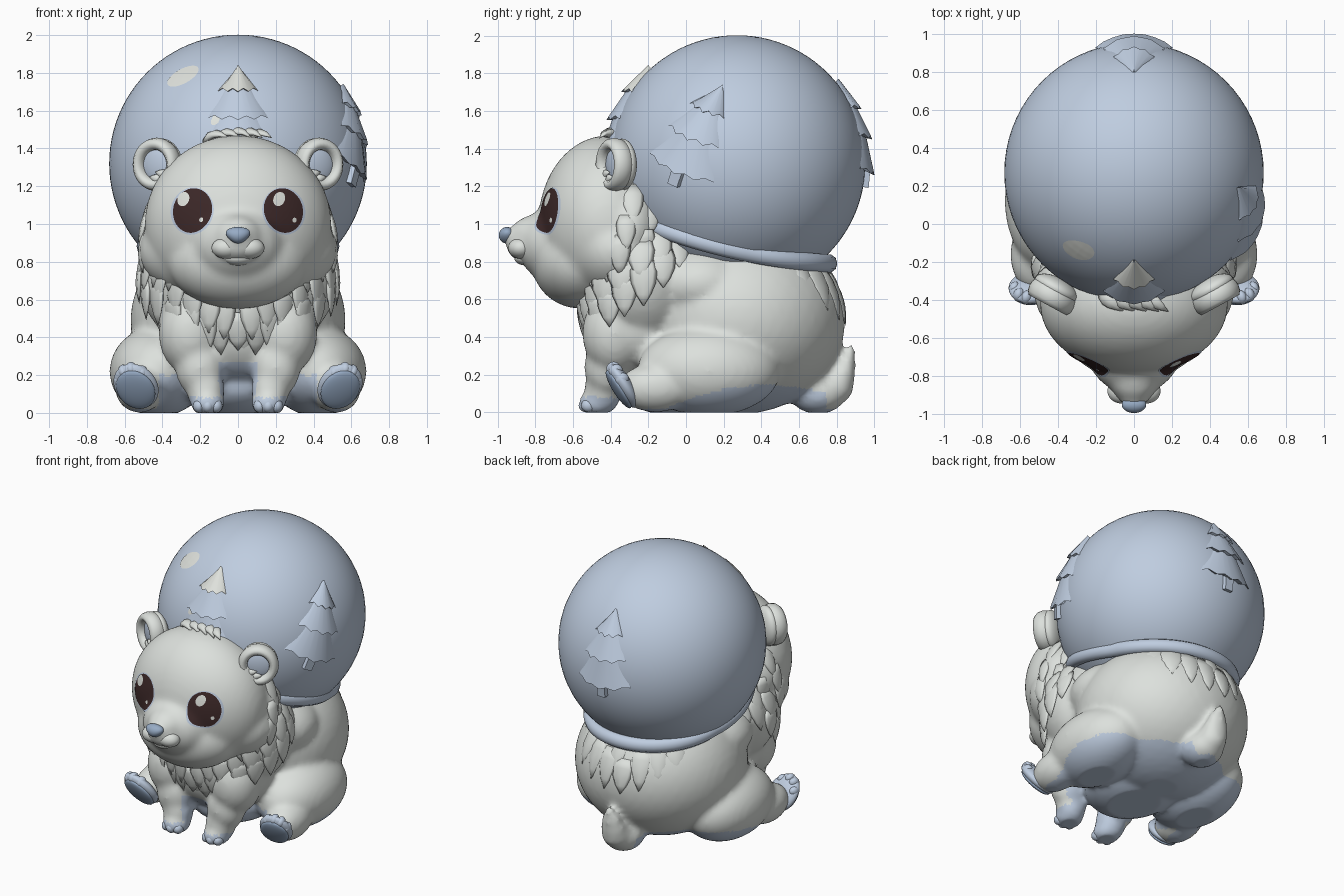
import bpy, bmesh, math, random
from mathutils import Vector, Matrix
from mathutils.bvhtree import BVHTree

if "Cube" in bpy.data.objects:
    bpy.data.objects.remove(bpy.data.objects["Cube"])

random.seed(4)
V = Vector


def material(name, r, g, b):
    m = bpy.data.materials.new(name)
    m.diffuse_color = (r, g, b, 1)
    m.use_nodes = True
    m.node_tree.nodes["Principled BSDF"].inputs["Base Color"].default_value = m.diffuse_color
    return m


WHITE = material("fur white", 0.72, 0.75, 0.72)
BLUE = material("ice blue", 0.52, 0.61, 0.745)
PAD = material("pad blue", 0.31, 0.41, 0.56)
BROWN = material("eye brown", 0.045, 0.021, 0.021)
GLINT = material("glint", 0.74, 0.76, 0.72)


def finish(name, bm, *mats, angle=None):
    me = bpy.data.meshes.new(name)
    bmesh.ops.recalc_face_normals(bm, faces=bm.faces[:])
    bm.to_mesh(me)
    bm.free()
    ob = bpy.data.objects.new(name, me)
    bpy.context.collection.objects.link(ob)
    for m in mats:
        me.materials.append(m)
    for p in me.polygons:
        p.use_smooth = True
    if angle:
        bpy.ops.object.select_all(action='DESELECT')
        bpy.context.view_layer.objects.active = ob
        ob.select_set(True)
        bpy.ops.object.shade_smooth_by_angle(angle=math.radians(angle))
    return ob


def ball(bm, c, r, rot=Matrix.Identity(4), sub=4):
    s = Matrix.Diagonal((r[0], r[1], r[2], 1))
    bmesh.ops.create_icosphere(bm, subdivisions=sub, radius=1, matrix=Matrix.Translation(c) @ rot @ s)


def both(c, r):
    return [((s * c[0], c[1], c[2]), r) for s in (-1, 1)]


def blend(name, balls, mats, smooth):
    """Fuse ellipsoids into one soft skin that stands on the floor."""
    bm = bmesh.new()
    for c, r in balls:
        ball(bm, c, r)
    ob = finish(name, bm)
    mod = ob.modifiers.new("fuse", 'REMESH')
    mod.mode, mod.voxel_size = 'VOXEL', 0.02
    mod = ob.modifiers.new("soften", 'SMOOTH')
    mod.factor, mod.iterations = 0.5, smooth
    me = bpy.data.meshes.new_from_object(ob.evaluated_get(bpy.context.evaluated_depsgraph_get()))
    ob.modifiers.clear()
    ob.data = me
    me.materials.clear()
    for m in mats:
        me.materials.append(m)
    for v in me.vertices:
        v.co.z = max(v.co.z, 0)
    for p in me.polygons:
        p.use_smooth = True
        p.material_index = 0
    me.update()
    return ob, BVHTree.FromPolygons([v.co.copy() for v in me.vertices], [list(p.vertices) for p in me.polygons])


def loft(bm, rings, closed=False):
    vs = [[bm.verts.new(p) for p in ring] for ring in rings]
    n = len(vs[0])
    for a, b in zip(vs, vs[1:] + vs[:1] if closed else vs[1:]):
        for i in range(n):
            bm.faces.new((a[i], a[(i + 1) % n], b[(i + 1) % n], b[i]))
    if not closed:
        bm.faces.new(vs[0])
        bm.faces.new(vs[-1])


def tuft(bm, a, b, c, out, w, t=0.02):
    """Pointed lock of fur along a quadratic path."""
    rings = []
    for u, k in ((0, .8), (.25, 1), (.5, .9), (.75, .55), (1, .04)):
        p = a * (1 - u) ** 2 + b * 2 * u * (1 - u) + c * u * u
        tan = ((b - a) * (1 - u) + (c - b) * u).normalized()
        side = out.cross(tan).normalized()
        up = tan.cross(side)
        rings.append([p + side * math.cos(q) * w * k + up * math.sin(q) * t * k
                      for q in (i * math.tau / 8 for i in range(8))])
    loft(bm, rings)


# Body with legs and tail
trunk = [((0, .28, .49), (.57, .565, .50)), ((0, -.22, .72), (.53, .36, .44)), ((0, .08, .68), (.535, .38, .27))]
body, body_tree = blend("body", trunk + [
    ((0, -.25, .45), (.42, .28, .3)), ((0, 0, .15), (.3, .36, .18)),
    ((0, .70, .10), (.13, .15, .11)), ((0, .79, .14), (.10, .10, .10)), ((0, .83, .19), (.087, .068, .09)),
    ((0, .855, .25), (.068, .046, .075)), ((0, .875, .31), (.042, .026, .055))]
    + both((.42, .12, .22), (.26, .38, .24)) + both((.52, -.16, .13), (.13, .2, .13))
    + both((.25, -.38, .42), (.17, .17, .22)) + both((.20, -.42, .24), (.13, .12, .16))
    + both((.17, -.44, .12), (.10, .10, .13)) + both((.16, -.47, .05), (.09, .10, .07)), (WHITE, BLUE), 8)
for p in body.data.polygons:
    c, n = p.center, p.normal
    under = -.15 < c.y < .74 and c.z < .145 - .45 * (c.y - .42) ** 2
    inner = abs(c.x) < .42 and c.z < .2 and -.36 < c.y < .3
    belly = abs(c.x) < .12 and c.z < .27 and -.5 < c.y < .3
    paw = c.z < .08 and c.y < -.36
    p.material_index = int(under or inner or belly or paw or c.z < .02)

# Toes of the front paws
bm = bmesh.new()
for s in (-1, 1):
    for dx in (-.045, 0, .045):
        ball(bm, (s * .16 + dx, -.53 + abs(dx) * .3, .036), (.033, .04, .036), sub=3)
finish("front_toes", bm, BLUE)

# Hind feet: slanted oval with sole pad and toes
for s, side in ((-1, "left"), (1, "right")):
    long = V((s * .12, -.13, .22)).normalized()
    face = V((s * .2, -.9, -.35))
    face = (face - long * face.dot(long)).normalized()
    across = long.cross(face)
    rot = Matrix((across, face, long)).transposed().to_4x4()
    c = V((s * .54, -.335, .142))
    bm = bmesh.new()
    ball(bm, c, (.115, .05, .14), rot)
    for k in (-1.5, -.5, .5, 1.5):
        ball(bm, c + across * k * .045 + long * (.11 - .02 * k * k) - face * .005, (.029, .038, .036), rot, 3)
    finish("hind_foot_" + side, bm, BLUE)
    bm = bmesh.new()
    ball(bm, c + face * .03 - long * .004, (.1, .028, .122), rot)
    finish("sole_pad_" + side, bm, PAD)

# Head: round skull, broad jaw, neck and tapering muzzle
head, head_tree = blend("head", [
    ((0, -.42, 1.0), (.495, .365, .47)), ((0, -.37, .86), (.525, .31, .30)),
    ((0, -.29, .98), (.515, .22, .32)), ((0, -.56, .80), (.37, .26, .25)),
    ((0, -.66, .89), (.25, .235, .215)), ((0, -.79, .935), (.135, .15, .115)),
    ((0, -.84, .885), (.125, .115, .09)), ((0, -.90, .935), (.07, .08, .05))], (WHITE,), 10)

# Muzzle cheeks and chin form the mouth crease
bm = bmesh.new()
for s in (-1, 1):
    ball(bm, (s * .062, -.878, .872), (.078, .066, .056))
ball(bm, (0, -.85, .82), (.075, .062, .04))
finish("mouth", bm, WHITE)

# Nose, narrower at the bottom
bm = bmesh.new()
ball(bm, (0, -.95, .94), (.066, .044, .044))
for v in bm.verts:
    v.co.x *= 1 + (v.co.z - .95) * 7
finish("nose", bm, PAD)


def decal(name, cx, cz, rx, rz, tilt, tree, mat, lift):
    """Thin oval plate laid on a surface from the front."""
    bm = bmesh.new()
    rows = []
    for k in range(9):
        row = []
        for i in range(36):
            a, f = math.tau * i / 36, max(k / 8, .01)
            u, w = rx * f * math.cos(a), rz * f * math.sin(a)
            x = cx + u * math.cos(tilt) - w * math.sin(tilt)
            z = cz + u * math.sin(tilt) + w * math.cos(tilt)
            hit, n, _, _ = tree.ray_cast(V((x, -3, z)), V((0, 1, 0)))
            row.append(hit + n * lift)
        rows.append(row)
    loft(bm, rows)
    bm.faces.ensure_lookup_table()
    bmesh.ops.delete(bm, geom=[bm.faces[-1]], context='FACES_ONLY')
    ob = finish(name, bm, mat)
    if ob.data.polygons[0].normal.y > 0:
        ob.data.flip_normals()


# Eyes
for s, side in ((-1, "left"), (1, "right")):
    decal("eye_rim_" + side, s * .241, 1.068, .113, .126, s * .25, head_tree, BLUE, .003)
    decal("eye_" + side, s * .238, 1.07, .102, .118, s * .25, head_tree, BROWN, .006)
    decal("eye_glint_" + side, s * .25 - .035, 1.13, .03, .038, -.4, head_tree, GLINT, .009)
    decal("eye_spark_" + side, s * .243 + .052, 1.02, .011, .013, 0, head_tree, GLINT, .009)

# Ears: rim, domed back, inner bowl and a few hairs
for s, side in ((-1, "left"), (1, "right")):
    turn = Matrix.Rotation(s * .5, 4, 'Z')
    c = V((s * .43, -.38, 1.315))
    bm = bmesh.new()
    ball(bm, c + turn @ V((0, .045, 0)), (.125, .06, .138), turn)
    rings = []
    for i in range(32):
        a = math.tau * i / 32
        d = V((math.cos(a), 0, math.sin(a) * 1.06))
        rings.append([c + turn @ (d * (.102 + .032 * math.cos(b)) + V((0, .055 * math.sin(b), 0)))
                      for b in (j * math.tau / 10 for j in range(10))])
    loft(bm, rings, True)
    for k in range(3):
        r = c + turn @ V((-s * (.08 - .035 * k), -.005, -.065 - .025 * k))
        tuft(bm, r, r + turn @ V((s * .03, -.035, .02)), r + turn @ V((s * .075, -.02, .025)), V((0, -1, 0)), .026, .018)
    finish("ear_" + side, bm, WHITE)
    bm = bmesh.new()
    ball(bm, c + turn @ V((0, .005, 0)), (.092, .03, .097), turn)
    finish("inner_ear_" + side, bm, BLUE)

# Smooth guide surface that the fur follows
bm = bmesh.new()
for c, r in trunk + [((0, -.24, .58), (.5, .325, .37))]:
    ball(bm, c, r)
shell = BVHTree.FromBMesh(bm)
bm.free()


def fur_row(bm, tree, axis_y, angles, tip_z, length, w):
    for a in angles:
        d = V((math.sin(a), -math.cos(a), 0))
        ln, z = length * random.uniform(.9, 1.1), tip_z(a) + random.uniform(-.02, .02)
        pts = []
        for h in (z + ln, z + ln * .5, z):
            hit = tree.ray_cast(V((0, axis_y, h)) + d * 2, -d)[0]
            pts.append(hit if hit else V((0, axis_y, h)) + d * .3)
        root, mid, tip = pts
        tip = V((*(tip.xy * .6 + mid.xy * .4), z))
        tuft(bm, root - d * .012, mid + d * .008, tip + d * .012, d, w * random.uniform(.9, 1.1))


# Mane around the neck, chest and back of the cheeks
bm = bmesh.new()
for row in range(5):
    count = 21 if row % 2 else 22
    angles = [math.radians(122) * (2 * i / (count - 1) - 1) for i in range(count)]
    if row > 1:
        angles = [a for a in angles if abs(a) > .75]
    fur_row(bm, shell, -.2, angles, lambda a: .30 + .115 * row + .12 * a * a - .07 * max(0, 1 - abs(a) * 3),
            .22, .075)
for k in range(3):
    fur_row(bm, head_tree, -.3, [s * math.radians(q + 4 * k) for s in (-1, 1) for q in (84, 100, 116)],
            lambda a: .74 + .11 * k + .25 * (abs(a) - 1.5), .2, .06)
finish("mane", bm, WHITE)

# Fur hanging under the collar at the back
bm = bmesh.new()
for row in range(2):
    n = 8 - row
    angles = [math.pi + .8 * (2 * i / (n - 1) - 1) for i in range(n)]
    fur_row(bm, body_tree, .28, angles, lambda a: .47 + .12 * row + .2 * (a - math.pi) ** 2, .25, .075)
finish("back_fur", bm, WHITE)

# Forelock swept to one side
bm = bmesh.new()
for x, k in ((-.15, .6), (-.09, .9), (-.03, 1.1), (.03, 1), (.08, .8)):
    tuft(bm, V((x - .02, -.37, 1.44)), V((x + .02, -.41, 1.47 + .06 * k)), V((x + .1, -.46, 1.455)),
         V((0, -.4, 1)), .04, .022)
finish("forelock", bm, WHITE)

# Snow globe and its collar
G, R = V((0, .27, 1.32)), .682
bm = bmesh.new()
bmesh.ops.create_uvsphere(bm, u_segments=72, v_segments=48, radius=R, matrix=Matrix.Translation(G))
globe_tree = BVHTree.FromBMesh(bm)
finish("globe", bm, BLUE)
bm = bmesh.new()
rings = []
for i in range(72):
    a = math.tau * i / 72
    d = V((math.cos(a), math.sin(a), 0))
    r = .49
    for _ in range(4):
        t = .5 - r * d.y
        z = .79 + .05 * t + .17 * t * t
        r = max(.49, math.sqrt(R * R - (z - G.z) ** 2) + .005)
    p = V((.955 * r * d.x, G.y + r * d.y, z))
    rings.append([p + d * .036 * math.cos(b) * (1.2 if abs(math.sin(b)) < .8 else 1)
                  + V((0, 0, .05 * math.sin(b))) for b in (j * math.tau / 10 for j in range(10))])
loft(bm, rings, True)
finish("collar", bm, BLUE)
decal("globe_glint", -.29, 1.78, .092, .038, .5, globe_tree, GLINT, .004)
decal("globe_spark", -.11, 1.56, .045, .022, .9, globe_tree, GLINT, .004)


def pine(name, n, lean, snowy):
    """Tiered tree in relief on the globe."""
    n = V(n).normalized()
    side = V((0, 0, 1)).cross(n).normalized()
    up = n.cross(side)
    side, up = side * math.cos(lean) + up * math.sin(lean), up * math.cos(lean) - side * math.sin(lean)

    def at(u, v, h):
        return G + (n * R + side * u + up * v).normalized() * (R + h)
    bm = bmesh.new()
    tiers = ((.30, .09, 0, .11, .035), (.15, -.07, .06, .165, .042), (.01, -.26, .085, .225, .045))
    for k, (top, bot, w0, w, thick) in enumerate(tiers):
        crest, hem, back = [], [], []
        for i in range(9):
            f = i / 4 - 1
            v = bot + .03 * f * f + (.02 if i % 2 else 0)
            bulge = 1 - f * f
            crest.append(bm.verts.new(at(f * max(w0, .004), top, .02 * bulge + .002)))
            hem.append(bm.verts.new(at(f * w, v, thick * bulge + .006)))
            back.append(bm.verts.new(at(f * w * .9, v + .03, -.02)))
        for i in range(8):
            bm.faces.new((crest[i], hem[i], hem[i + 1], crest[i + 1])).material_index = int(snowy and k == 0)
            bm.faces.new((hem[i], back[i], back[i + 1], hem[i + 1]))
    loft(bm, [[at(u, v, h) for u, h in ((-.04, -.02), (-.032, .03), (.032, .03), (.04, -.02))] for v in (-.2, -.34)])
    finish(name, bm, BLUE, GLINT, angle=45)


pine("front_tree", (0, -.62, .28), 0, True)
pine("side_tree", (.66, -.23, .19), -.4, False)
pine("back_tree", (0, .66, .19), 0, False)
